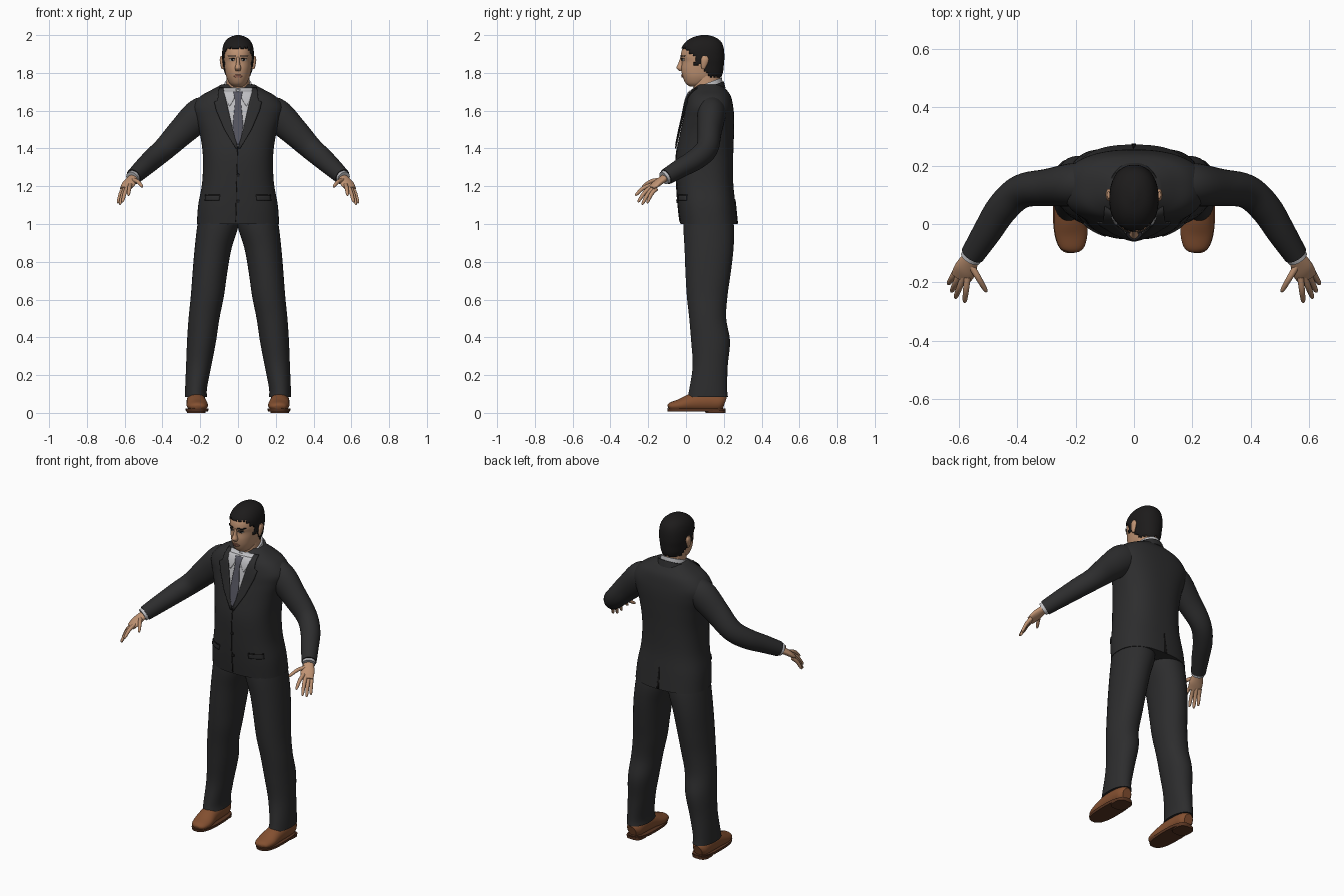
import bpy, bmesh, math, random
from mathutils import Vector

random.seed(4)
cube = bpy.data.objects.get("Cube")
if cube:
    bpy.data.objects.remove(cube, do_unlink=True)
made = []


def material(name, r, g, b):
    m = bpy.data.materials.new(name)
    m.diffuse_color = (r, g, b, 1)
    m.use_nodes = True
    bsdf = next(n for n in m.node_tree.nodes if n.type == 'BSDF_PRINCIPLED')
    bsdf.inputs["Base Color"].default_value = (r, g, b, 1)
    bsdf.inputs["Roughness"].default_value = 0.8
    return m


suit = material("charcoal cloth", .026, .026, .027)
skin = material("skin", .52, .29, .17)
black = material("black hair", .012, .011, .011)
white = material("shirt white", .52, .52, .54)
grey = material("tie grey", .09, .09, .115)
brown = material("brown leather", .23, .08, .03)
dark_brown = material("dark sole", .1, .036, .016)
lip = material("lips", .36, .15, .1)
eye_white = material("eye white", .5, .48, .45)


def dense(rows, k=5):
    """Smooth curve through rows of any size."""
    r = [Vector(t) for t in rows]
    out = []
    for i in range(len(r) - 1):
        p0, p1, p2, p3 = r[max(i - 1, 0)], r[i], r[i + 1], r[min(i + 2, len(r) - 1)]
        for j in range(k):
            t = j / k
            out.append(p1 + (p2 - p0) * (t / 2) + (p0 * 2 - p1 * 5 + p2 * 4 - p3) * (t * t / 2)
                       + (p1 * 3 - p0 - p2 * 3 + p3) * (t ** 3 / 2))
    return out + [r[-1]]


def finish(name, bm, mat, mirror=False, thick=0, offset=0):
    me = bpy.data.meshes.new(name)
    bm.to_mesh(me)
    bm.free()
    me.materials.append(mat)
    ob = bpy.data.objects.new(name, me)
    bpy.context.collection.objects.link(ob)
    if thick:
        mod = ob.modifiers.new("thickness", 'SOLIDIFY')
        mod.thickness, mod.offset = thick, offset
    if mirror:
        mod = ob.modifiers.new("mirror", 'MIRROR')
        mod.use_mirror_merge = False
    made.append(ob)
    return ob


def loft(name, rows, mat, n=32, p=2, along=False, tilt=0, mirror=False, floor=None, keep=None, thick=0):
    """Skin rings (x, y, z, radius a, radius b), level or square to the path."""
    rows = dense(rows)
    bm = bmesh.new()
    rings = []
    for i, row in enumerate(rows):
        c, a, b = Vector(row[:3]), Vector((1, 0, 0)), Vector((0, 1, 0))
        if along:
            t = Vector(rows[min(i + 1, len(rows) - 1)][:3]) - Vector(rows[max(i - 1, 0)][:3])
            t.normalize()
            a = t.cross(Vector((0, 0, 1))).normalized()
            b = a.cross(t)
        ring = []
        for j in range(n):
            w = math.tau * (j + .5) / n
            u, v = (math.copysign(abs(f) ** (2 / p), f) for f in (math.cos(w), math.sin(w)))
            q = c + a * (u * max(row[3], .002)) + b * (v * max(row[4], .002))
            q.z += tilt * (q.y - c.y)
            if floor is not None:
                q.z = max(q.z, floor)
            ring.append(bm.verts.new(q))
        rings.append(ring)
    for r, s in zip(rings, rings[1:]):
        for j in range(n):
            bm.faces.new((r[j], r[(j + 1) % n], s[(j + 1) % n], s[j]))
    bm.faces.new(rings[0])
    bm.faces.new(rings[-1])
    bmesh.ops.recalc_face_normals(bm, faces=bm.faces)
    if keep:
        gone = [f for f in bm.faces if not keep(f.calc_center_median())]
        bmesh.ops.delete(bm, geom=gone, context='FACES')
    return finish(name, bm, mat, mirror, thick, -1)


def upright(rows):
    """(height, front y, back y, half width) to ring rows."""
    return [(0, (f + b) / 2, z, w, (b - f) / 2) for z, f, b, w in rows]


def surface_y(base, p, x, z, back):
    r, s = next(((r, s) for r, s in zip(base, base[1:]) if r[2] <= z <= s[2]), (base[-2], base[-1]))
    row = r.lerp(s, min(1, max(0, (z - r[2]) / (s[2] - r[2]))))
    d = row[4] * max(0, 1 - min(1, abs(x) / row[3]) ** p) ** (1 / p)
    return row[1] + d if back else row[1] - d


def panel(name, body, rows, mat, lift, mirror=False, back=False, cols=6, steps=4):
    """Thin plate of (z, x start, x end) rows laid on a lofted body."""
    base, p = body
    bm = bmesh.new()
    lines = []
    pairs = list(zip(rows, rows[1:]))
    spans = [Vector(r).lerp(Vector(s), k / steps) for r, s in pairs for k in range(steps)] + [Vector(rows[-1])]
    for z, x0, x1 in spans:
        line = []
        for j in range(cols + 1):
            x = x0 + (x1 - x0) * j / cols
            y = surface_y(base, p, x, z, back) + (lift if back else -lift)
            line.append(bm.verts.new((x, y, z)))
        lines.append(line)
    for r, s in zip(lines, lines[1:]):
        for j in range(cols):
            bm.faces.new((r[j], r[j + 1], s[j + 1], s[j]))
    return finish(name, bm, mat, mirror, .005)


# Jacket body, sleeves and cuffs
jacket_rows = upright([
    (1.0, -.03, .272, .218), (1.1, -.042, .262, .211), (1.22, -.05, .25, .19), (1.36, -.052, .25, .186),
    (1.48, -.032, .254, .203), (1.56, -.014, .255, .228), (1.62, -.002, .25, .24),
    (1.675, .012, .238, .2), (1.71, .035, .215, .14), (1.738, .065, .185, .088)])
loft("jacket", jacket_rows, suit, n=56, p=2.5)
torso = (dense(jacket_rows), 2.5)
loft("sleeves", [(.13, .14, 1.61, .07, .07), (.2, .135, 1.58, .075, .087), (.295, .125, 1.492, .064, .075),
                 (.385, .112, 1.402, .058, .062), (.45, .055, 1.345, .055, .057),
                 (.505, -.03, 1.295, .049, .05), (.553, -.105, 1.25, .041, .043)], suit, along=True, mirror=True)
loft("shirt_cuffs", [(.54, -.085, 1.262, .036, .037), (.56, -.118, 1.243, .036, .036)],
     white, along=True, mirror=True)
loft("jacket_collar", [(0, .11, 1.68, .105, .1), (0, .11, 1.72, .092, .09)], suit, tilt=.4)

# Shirt front, collar, tie and jacket details
panel("shirt_front", torso, [(1.41, -.004, .004), (1.5, -.03, .03), (1.6, -.052, .052), (1.66, -.067, .067),
                             (1.72, -.08, .08)], white, .004, cols=14)
loft("shirt_collar", [(0, .11, 1.69, .084, .088), (0, .11, 1.745, .071, .08)], white, tilt=.38)
panel("collar_leaves", torso, [(1.625, .042, .046), (1.66, .022, .064), (1.705, .004, .078)],
      white, .009, mirror=True)
panel("tie", torso, [(1.42, -.004, .004), (1.46, -.018, .018), (1.52, -.028, .028), (1.64, -.016, .016),
                     (1.655, -.016, .016), (1.70, -.024, .024)], grey, .011)
panel("lapels", torso, [(1.4, .0, .012), (1.5, .027, .072), (1.6, .05, .115), (1.645, .06, .126),
                        (1.655, .063, .108), (1.72, .078, .1)], suit, .009, mirror=True)
panel("front_edge", torso, [(1.01, -.014, -.01), (1.2, -.01, -.006), (1.41, -.004, 0)], black, .001, cols=2)
panel("pocket_flaps", torso, [(1.125, .1, .175), (1.15, .096, .172)], suit, .005, mirror=True)
panel("pocket_slits", torso, [(1.15, .096, .172), (1.155, .096, .172)], black, .002, mirror=True)
panel("back_vent", torso, [(1.002, -.008, .006), (1.13, -.003, .0)], black, .001, back=True)
for z in (1.12, 1.257):
    panel("button", torso, [(z - .009, -.004, .004), (z - .004, -.009, .009), (z + .004, -.009, .009),
                            (z + .009, -.004, .004)], black, .005)

# Trousers
loft("trouser_legs", [
    (.222, .115, .085, .059, .107), (.222, .118, .13, .058, .1), (.208, .128, .25, .067, .093),
    (.193, .13, .38, .077, .103), (.18, .115, .5, .082, .098), (.162, .112, .62, .088, .108),
    (.149, .117, .74, .092, .12), (.132, .122, .87, .098, .13), (.107, .12, .99, .109, .134),
    (.1, .115, 1.08, .1, .12)], suit, n=36, p=2.1, mirror=True)

# Shoes
loft("shoe_uppers", [
    (.212, -.095, .03, .018, .01), (.212, -.08, .034, .042, .022), (.215, -.03, .04, .056, .034),
    (.22, .04, .055, .052, .05), (.222, .12, .06, .05, .055), (.222, .18, .055, .046, .048),
    (.222, .204, .048, .028, .034)], brown, along=True, mirror=True, floor=.014)
loft("shoe_soles", [(.217, .055, .007, .059, .152), (.217, .055, .022, .061, .155)],
     dark_brown, p=2.7, mirror=True)
loft("shoe_heels", [(.221, .155, 0, .05, .053), (.221, .155, .015, .051, .054)],
     dark_brown, p=3, mirror=True)

# Hands
loft("palms", [(.55, -.1, 1.253, .024, .02), (.566, -.13, 1.232, .033, .019), (.58, -.16, 1.21, .039, .017),
               (.594, -.185, 1.188, .035, .011)], skin, n=20, along=True, mirror=True)
fingers = {
    "index_fingers": ((.57, -.182, 1.207), (.58, -.268, 1.15)),
    "middle_fingers": ((.583, -.18, 1.199), (.612, -.254, 1.115)),
    "ring_fingers": ((.596, -.171, 1.192), (.625, -.232, 1.102)),
    "little_fingers": ((.607, -.157, 1.187), (.636, -.206, 1.11)),
    "thumbs": ((.562, -.135, 1.234), (.505, -.232, 1.195))}
for name, (start, tip) in fingers.items():
    a, b = Vector(start), Vector(tip)
    path = []
    for t, r in ((0, .0115), (.5, .0105), (.9, .008), (1, .003)):
        q = a.lerp(b, t) + Vector((0, 0, .012 * math.sin(math.pi * t)))
        path.append((*q, r, r))
    loft(name, path, skin, n=12, along=True, mirror=True)

# Head and neck
loft("neck", [(0, .115, 1.65, .07, .075), (0, .11, 1.72, .062, .072), (0, .11, 1.81, .06, .07)], skin)
head_rows = upright([
    (1.728, .02, .09, .025), (1.745, -.002, .13, .045), (1.78, -.018, .165, .062), (1.82, -.025, .183, .07),
    (1.86, -.022, .19, .075), (1.89, -.028, .192, .077), (1.93, -.018, .188, .075),
    (1.965, .015, .165, .058), (1.985, .05, .13, .03)])
loft("head", head_rows, skin, n=40, p=2.2)
face = (dense(head_rows), 2.2)
loft("ears", [(.081, .092, 1.82, .006, .008), (.084, .095, 1.84, .009, .016), (.086, .1, 1.87, .011, .021),
              (.086, .1, 1.89, .006, .012)], skin, n=16, mirror=True)
loft("nose", [(0, -.02, 1.885, .008, .009), (0, -.026, 1.85, .01, .015), (0, -.03, 1.826, .017, .021),
              (0, -.024, 1.811, .012, .012)], skin, n=16)
panel("eye_whites", face, [(1.863, .024, .036), (1.868, .017, .045), (1.874, .022, .04)],
      eye_white, .001, mirror=True)
panel("irises", face, [(1.863, .027, .034), (1.874, .026, .035)], black, .003, mirror=True)
panel("upper_lids", face, [(1.873, .016, .047), (1.877, .02, .044)], black, .002, mirror=True)
panel("eyebrows", face, [(1.886, .012, .05), (1.893, .016, .057)], black, .003, mirror=True)
panel("lips", face, [(1.776, -.012, .012), (1.783, -.024, .024), (1.791, -.01, .01)], lip, .003)


# Hair with a ragged hairline and sideburns
def hairline(c):
    ragged = random.uniform(-.005, .005)
    sideburn = .045 < c.y < .07 and c.z > 1.838
    return c.z > 1.778 + ragged and (sideburn or c.z > 1.932 - 1.15 * max(0, c.y) + ragged)


loft("hair", upright([
    (1.765, -.02, .182, .06), (1.8, -.022, .195, .073), (1.84, -.026, .2, .079), (1.88, -.03, .203, .084),
    (1.93, -.025, .2, .082), (1.965, 0, .186, .069), (1.988, .035, .156, .045), (2.0, .08, .115, .01)]),
    black, n=56, p=2.2, keep=hairline, thick=.008)

# Smooth shading with crisp edges
bpy.ops.object.select_all(action='DESELECT')
for ob in made:
    ob.select_set(True)
bpy.context.view_layer.objects.active = made[0]
bpy.ops.object.shade_smooth_by_angle(angle=math.radians(40))
